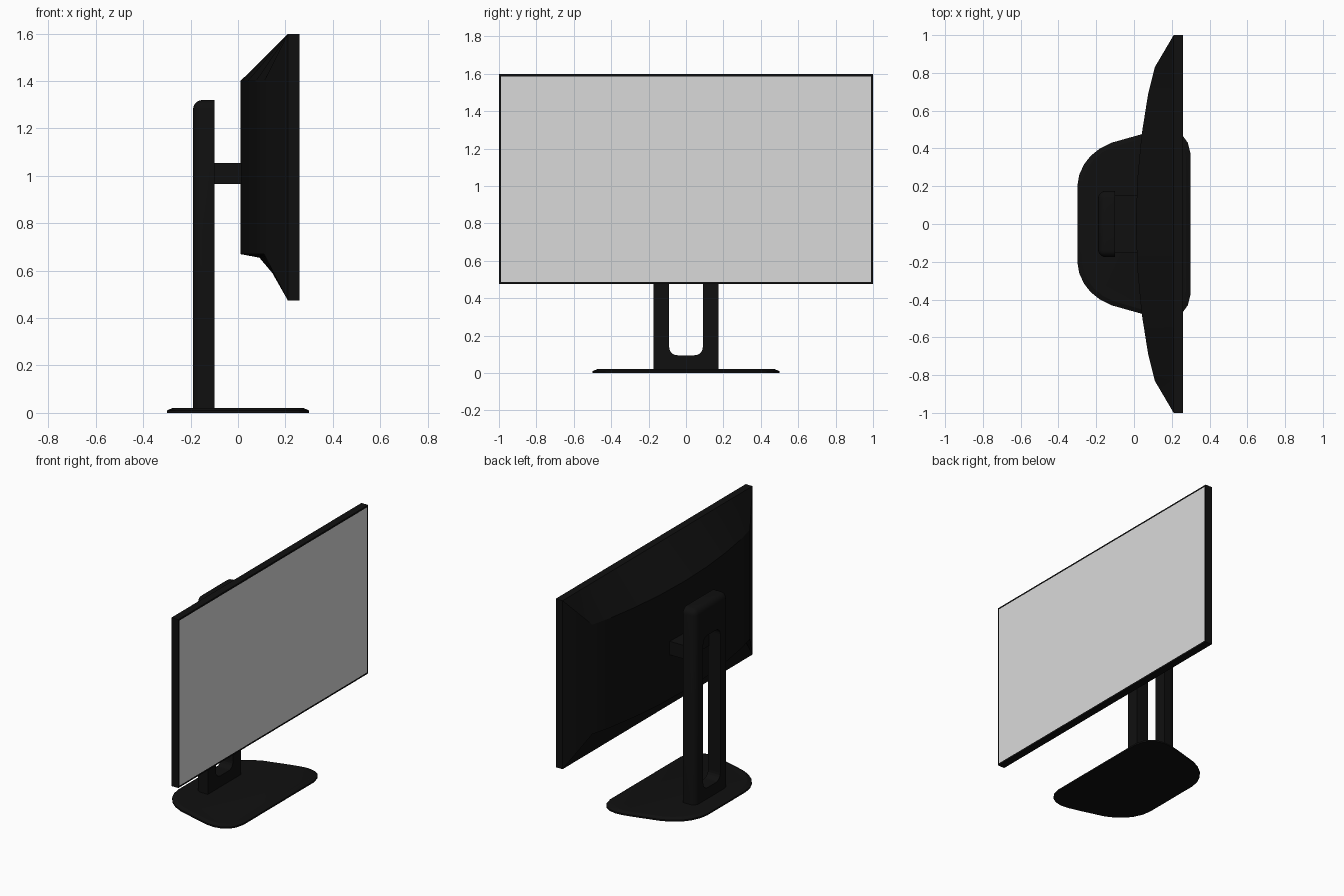
import bpy, bmesh, math
from mathutils import Vector

if "Cube" in bpy.data.objects:
    bpy.data.objects.remove(bpy.data.objects["Cube"])


def material(name, v):
    m = bpy.data.materials.new(name)
    m.diffuse_color = (v, v, v, 1)
    m.use_nodes = True
    m.node_tree.nodes["Principled BSDF"].inputs["Base Color"].default_value = m.diffuse_color
    return m


BLACK = material("black plastic", 0.005)
GREY = material("screen grey", 0.7)


def finish(bm, name, mats=(BLACK,), smooth=30):
    bmesh.ops.remove_doubles(bm, verts=bm.verts, dist=1e-5)
    bmesh.ops.recalc_face_normals(bm, faces=bm.faces)
    me = bpy.data.meshes.new(name)
    bm.to_mesh(me)
    bm.free()
    ob = bpy.data.objects.new(name, me)
    bpy.context.collection.objects.link(ob)
    for m in mats:
        me.materials.append(m)
    bpy.ops.object.select_all(action='DESELECT')
    ob.select_set(True)
    bpy.context.view_layer.objects.active = ob
    if smooth:
        bpy.ops.object.shade_smooth_by_angle(angle=math.radians(smooth))
    return ob


def box(x0, x1, y0, y1, z0, z1):
    bm = bmesh.new()
    bmesh.ops.create_cube(bm, size=1)
    for v in bm.verts:
        v.co = Vector(((x0, x1)[v.co.x > 0], (y0, y1)[v.co.y > 0], (z0, z1)[v.co.z > 0]))
    return bm


# Foot: rounded plate with a chamfered top edge
half = [(-.3, .2), (-.29, .26), (-.265, .315), (-.23, .36), (-.18, .4), (-.12, .43),
        (.04, .475), (.12, .495), (.17, .5), (.22, .49), (.26, .465), (.285, .43), (.3, .37)]
outline = half + [(x, -y) for x, y in reversed(half)]
bm = bmesh.new()
rings = [[bm.verts.new((x * sx, y * sy, z)) for x, y in outline]
         for z, sx, sy in ((0, 1, 1), (.01, 1, 1), (.021, .92, .95))]
n = len(outline)
for a, b in zip(rings, rings[1:]):
    for i in range(n):
        bm.faces.new((a[i], a[(i + 1) % n], b[(i + 1) % n], b[i]))
bm.faces.new(rings[0])
bm.faces.new(rings[-1])
finish(bm, "foot", smooth=20)

# Column: rounded on its back and top edges
X0, X1, W, TOP = -.19, -.1, .175, 1.32
bm = box(X0, X1, -W, W, .015, TOP)
edges = []
for e in bm.edges:
    m = (e.verts[0].co + e.verts[1].co) / 2
    back, side, top = m.x < X0 + .01, abs(m.y) > W - .01, m.z > TOP - .01
    if (back and side) or (back and top) or (side and top):
        edges.append(e)
bmesh.ops.bevel(bm, geom=edges, offset=.04, segments=5, profile=.5, affect='EDGES')
column = finish(bm, "column")

# Cutter for the rounded cable slot
bm = box(-.3, 0, -.09, .09, .095, 1.11)
edges = [e for e in bm.edges if abs(e.verts[0].co.x - e.verts[1].co.x) > .1]
bmesh.ops.bevel(bm, geom=edges, offset=.045, segments=5, profile=.5, affect='EDGES')
cutter = finish(bm, "slot_cutter", smooth=0)
mod = column.modifiers.new("slot", 'BOOLEAN')
mod.object = cutter
mod.operation = 'DIFFERENCE'
mod.solver = 'EXACT'
bpy.context.view_layer.objects.active = column
bpy.ops.object.modifier_apply(modifier="slot")
cutter.hide_render = True
cutter.hide_set(True)

# Mounting arm between column and screen housing
finish(box(-.105, .03, -.15, .15, .965, 1.055), "mounting_arm", smooth=0)

# Display frame, with the screen inset on its front face
Z0, Z1, XB, XF = .475, 1.598, .21, .26
bm = box(XB, XF, -1, 1, Z0, Z1)
bm.normal_update()
front = [f for f in bm.faces if f.calc_center_median().x > XF - .01]
bmesh.ops.inset_region(bm, faces=front, thickness=.016, depth=0)
for f in front:
    f.material_index = 1
finish(bm, "display_frame", (BLACK, GREY), smooth=0)

# Back housing: bowed shell lofted across the width
bow = [(.83, .11), (.69, .075), (.47, .04), (.24, .018)]
columns = [(-y, x) for y, x in bow] + [(0, .01)] + [(y, x) for y, x in reversed(bow)]
bm = bmesh.new()
rows = []
for y, xb in columns:
    d = XB - xb
    profile = [(XB, Z1), (xb, 1.4), (xb, .67), (xb + .4 * d, .655),
               (xb + .675 * d, .59), (XB, Z0)]
    rows.append([bm.verts.new((x, y, z)) for x, z in profile])
for a, b in zip(rows, rows[1:]):
    for i in range(5):
        bm.faces.new((a[i], a[i + 1], b[i + 1], b[i]))
for row, y in ((rows[0], -1), (rows[-1], 1)):
    top = bm.verts.new((XB, y, Z1))
    low = bm.verts.new((XB, y, Z0))
    bm.faces.new((row[0], row[1], top))
    bm.faces.new((row[1], row[2], low, top))
    for i in range(2, 5):
        bm.faces.new((row[i], row[i + 1], low))
finish(bm, "back_housing", smooth=20)
